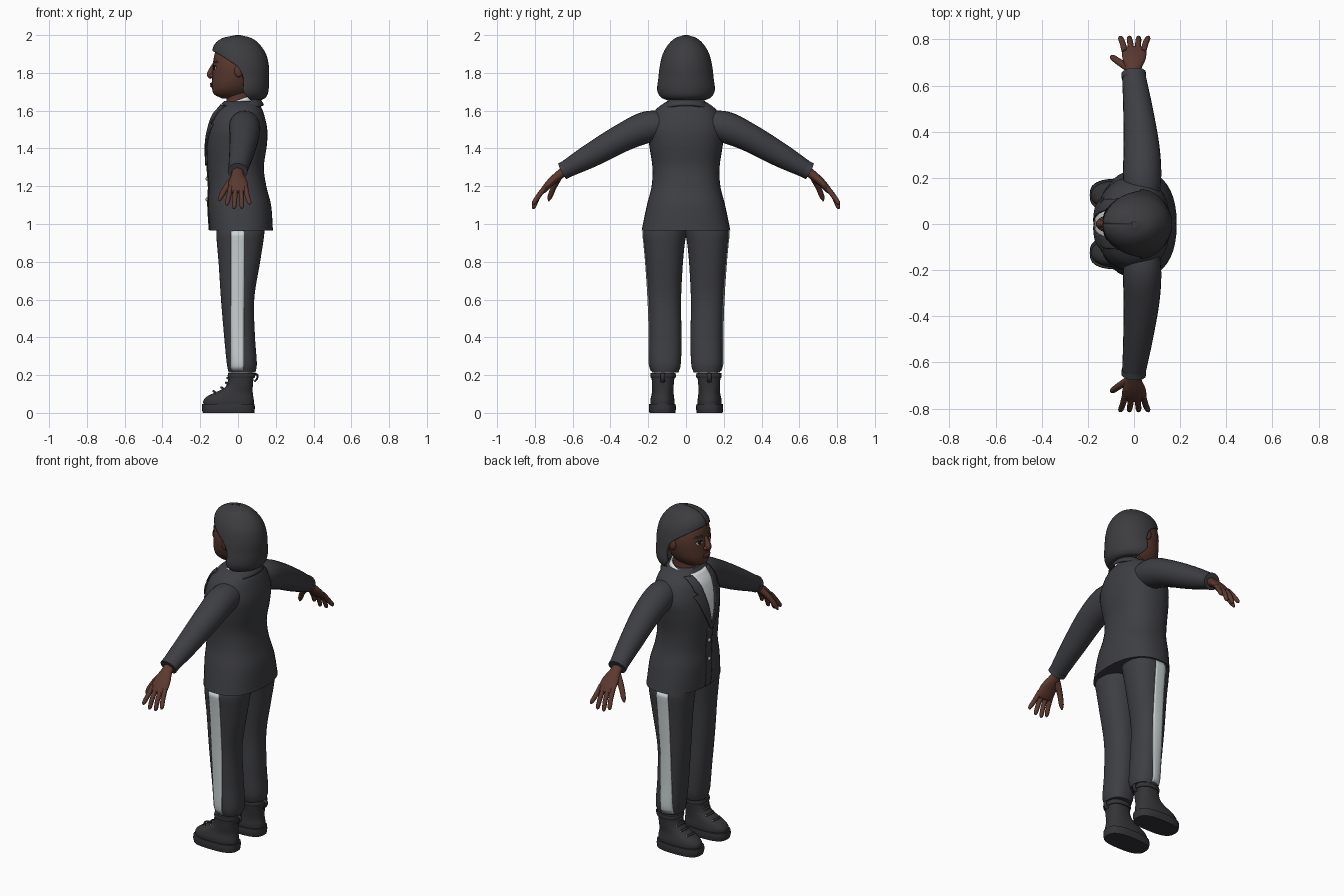
import bpy, bmesh, math
from mathutils import Vector, Matrix

cube = bpy.data.objects.get("Cube")
if cube:
    bpy.data.objects.remove(cube, do_unlink=True)
made = []


def material(name, r, g, b):
    m = bpy.data.materials.new(name)
    m.use_nodes = True
    m.diffuse_color = (r, g, b, 1)
    m.node_tree.nodes["Principled BSDF"].inputs["Base Color"].default_value = (r, g, b, 1)
    return m


SUIT = material("charcoal suit", .048, .049, .056)
HAIR = material("dark hair", .046, .046, .051)
BOOT = material("boot black", .034, .034, .038)
SKIN = material("brown skin", .105, .041, .028)
LIPS = material("lip brown", .09, .025, .02)
WHITE = material("white cloth", .75, .78, .78)
STRIPE = material("grey stripe", .6, .65, .65)
METAL = material("silver metal", .45, .45, .46)
DARK = material("eye black", .012, .01, .01)


def finish(name, bm, mat, mirror=False, thick=0):
    bmesh.ops.recalc_face_normals(bm, faces=bm.faces)
    me = bpy.data.meshes.new(name)
    bm.to_mesh(me)
    bm.free()
    me.materials.append(mat)
    ob = bpy.data.objects.new(name, me)
    bpy.context.collection.objects.link(ob)
    if thick:
        ob.modifiers.new("thickness", 'SOLIDIFY').thickness = thick
    if mirror:
        mod = ob.modifiers.new("mirror", 'MIRROR')
        mod.use_axis = (False, True, False)
    made.append(ob)


def sample(rows, t):
    """Smooth interpolation of rows keyed on their first column."""
    t = min(max(t, rows[0][0]), rows[-1][0])
    i = max(k for k in range(len(rows) - 1) if rows[k][0] <= t)
    a, b = rows[i], rows[i + 1]
    p, n = rows[max(i - 1, 0)], rows[min(i + 2, len(rows) - 1)]
    h = b[0] - a[0]
    s = (t - a[0]) / h
    out = []
    for c in range(1, len(a)):
        m0 = (b[c] - p[c]) / (b[0] - p[0]) * h
        m1 = (n[c] - a[c]) / (n[0] - a[0]) * h
        out.append((2*s**3 - 3*s**2 + 1) * a[c] + (s**3 - 2*s**2 + s) * m0
                   + (3*s**2 - 2*s**3) * b[c] + (s**3 - s**2) * m1)
    return out


def grid(name, fn, nu, nv, mat, closed=False, mirror=False, thick=0):
    """Surface from fn(u, v); closed rings run along u and get end caps."""
    bm = bmesh.new()
    cols = nu if closed else nu + 1
    vs = [[bm.verts.new(fn(i / nu, j / nv)) for i in range(cols)] for j in range(nv + 1)]
    for j in range(nv):
        for i in range(nu):
            k = (i + 1) % cols
            bm.faces.new((vs[j][i], vs[j][k], vs[j+1][k], vs[j+1][i]))
    if closed:
        bm.faces.new(vs[0])
        bm.faces.new(vs[-1])
    finish(name, bm, mat, mirror, thick)


def power(c, p):
    return math.copysign(abs(c) ** (2 / p), c)


def body(name, rows, mat, p=2.0, nv=32, mirror=False):
    """Upright form; rows are z, x_min, x_max, y_min, y_max."""
    def fn(u, v):
        z = rows[0][0] + (rows[-1][0] - rows[0][0]) * v
        x0, x1, y0, y1 = sample(rows, z)
        t = u * math.tau
        return ((x0 + x1) / 2 + (x1 - x0) / 2 * power(math.cos(t), p),
                (y0 + y1) / 2 + (y1 - y0) / 2 * power(math.sin(t), p), z)
    grid(name, fn, 40, nv, mat, True, mirror)


def tube(name, pts, mat, nu=12, nv=12, mirror=True):
    """Limb along a path; points are x, y, z, radius_x, radius_across."""
    rows = [(i, *q) for i, q in enumerate(pts)]
    end = len(pts) - 1

    def fn(u, v):
        x, y, z, a, b = sample(rows, v * end)
        lo, hi = sample(rows, v * end - .05), sample(rows, v * end + .05)
        d = (Vector(hi[:3]) - Vector(lo[:3])).normalized()
        side = (Vector((1, 0, 0)) - d * d.x).normalized()
        t = u * math.tau
        return Vector((x, y, z)) + side * max(a, .001) * math.cos(t) + d.cross(side) * max(b, .001) * math.sin(t)
    grid(name, fn, nu, nv, mat, True, mirror)


def patch(name, rows, edges, p, off, mat, mirror=False, nv=16, thick=.004):
    """Thin plate on the face side of a body; edges are z, y_left, y_right."""
    def fn(u, v):
        s = v * (len(edges) - 1)
        i = min(int(s), len(edges) - 2)
        z, ya, yb = [a + (b - a) * (s - i) for a, b in zip(edges[i], edges[i + 1])]
        y = ya + (yb - ya) * u
        x0, x1, y0, y1 = sample(rows, z)
        k = min(abs(y / y1), 1)
        return ((x0 + x1) / 2 - (x1 - x0) / 2 * (1 - k ** p) ** (1 / p) - off, y, z)
    grid(name, fn, 8, nv, mat, False, mirror, thick)


def ball(name, loc, scale, mat, mirror=False):
    bm = bmesh.new()
    bmesh.ops.create_uvsphere(bm, u_segments=16, v_segments=10, radius=1,
                              matrix=Matrix.Translation(loc) @ Matrix.Diagonal((*scale, 1)))
    finish(name, bm, mat, mirror)


def sym(rows):
    return [(z, a, b, -w, w) for z, a, b, w in rows]


# Jacket with shirt opening, lapels and buttons
jacket = sym([(.965, -.15, .185, .235), (1.1, -.158, .175, .207), (1.2, -.155, .15, .182),
              (1.3, -.162, .137, .178), (1.42, -.166, .153, .195), (1.5, -.155, .155, .203),
              (1.58, -.13, .138, .178), (1.62, -.10, .122, .145), (1.65, -.075, .10, .10)])
body("jacket", jacket, SUIT, 2.3, 48)
patch("shirt_front", jacket, [(1.32, -.002, .002), (1.5, -.045, .045), (1.635, -.07, .07)], 2.3, .004, WHITE)
patch("lapel", jacket, [(1.31, -.004, .012), (1.42, .022, .07), (1.53, .046, .118), (1.535, .048, .088),
                        (1.555, .05, .105), (1.63, .068, .11)], 2.3, .011, SUIT, True, 30, .008)
patch("front_placket", jacket, [(.967, -.015, .035), (1.32, -.015, .035)], 2.3, .005, SUIT)
for n, z in enumerate((1.13, 1.24)):
    ball(f"button_{n + 1}", (sample(jacket, z)[0] - .007, .014, z), (.007, .011, .011), METAL)


# Collars wrap round the back of the neck
def collar(name, cx, low, high, z0, tilt, drop, span, mat):
    def fn(u, v):
        t = (u * 2 - 1) * span
        r = low + (high - low) * v
        return (cx + r * math.cos(t), r * 1.08 * math.sin(t), z0 + tilt * math.cos(t) - drop * (1 - v))
    grid(name, fn, 32, 3, mat, thick=.009)


collar("jacket_collar", .01, .128, .105, 1.63, .04, .04, 2.3, SUIT)
collar("shirt_collar", -.005, .1, .083, 1.655, .03, .045, 2.85, WHITE)

# Sleeves and hands
tube("sleeve", [(.035, .08, 1.53, .07, .06), (.035, .2, 1.515, .083, .083), (.033, .33, 1.46, .078, .075),
                (.017, .5, 1.365, .064, .064), (-.002, .652, 1.28, .05, .044)], SUIT, 24, 28)
tube("sleeve_hem", [(.0, .632, 1.291, .053, .047), (-.002, .655, 1.279, .053, .047)], SUIT, 24, 2)
tube("palm", [(-.002, .62, 1.298, .03, .026), (-.002, .67, 1.26, .033, .024),
              (0, .715, 1.222, .05, .021), (.002, .755, 1.178, .052, .016), (.002, .765, 1.166, .04, .008)], SKIN, 20, 16)
for n, (base, tip, z) in enumerate(((-.04, -.058, 1.098), (-.012, -.02, 1.08), (.016, .02, 1.082), (.04, .06, 1.102))):
    tube(f"finger_{n + 1}", [(base, .745, 1.195, .013, .013), ((base + tip) / 2, .783, 1.145, .013, .013),
                             (tip, .805, z + .012, .011, .011), (tip, .812, z, .003, .003)], SKIN)
tube("thumb", [(-.02, .675, 1.245, .02, .018), (-.062, .7, 1.195, .016, .015),
               (-.09, .72, 1.145, .013, .013), (-.1, .727, 1.122, .004, .004)], SKIN)

# Trousers with side stripe
leg = [(.215, -.05, .092, .04, .18), (.25, -.058, .1, .028, .193), (.4, -.073, .09, .024, .194),
       (.6, -.09, .086, .026, .2), (.8, -.103, .117, .016, .213), (.9, -.112, .133, .006, .222),
       (.96, -.115, .14, -.004, .226), (1.04, -.11, .135, -.004, .19)]
body("trouser_leg", leg, SUIT, 2.3, 32, True)


def stripe(u, v):
    z = .222 + .74 * v
    x0, x1, y0, y1 = sample(leg, z)
    x = -.037 + (.066 + .006 * v) * u
    k = abs((x - (x0 + x1) / 2) / ((x1 - x0) / 2))
    return (x, (y0 + y1) / 2 + (y1 - y0) / 2 * (1 - k ** 2.3) ** (1 / 2.3) + .004, z)


grid("trouser_stripe", stripe, 6, 28, STRIPE, mirror=True, thick=.004)

# Boots
body("sock", [(.17, -.03, .07, .07, .165), (.226, -.036, .078, .062, .172)], WHITE, 2, 3, True)
boot = [(.04, -.182, .083, .062, .188), (.065, -.183, .084, .061, .189), (.09, -.16, .08, .064, .184),
        (.11, -.115, .078, .066, .18), (.135, -.07, .078, .066, .18), (.17, -.053, .081, .063, .181),
        (.208, -.048, .086, .059, .184)]
body("boot_upper", boot, BOOT, 2.4, 20, True)
body("boot_sole", [(0, -.186, .086, .057, .194), (.024, -.192, .089, .053, .197),
                   (.046, -.19, .088, .055, .195)], BOOT, 2.8, 4, True)
body("boot_collar", [(.185, -.052, .087, .056, .186), (.197, -.055, .092, .053, .189),
                     (.21, -.052, .09, .056, .187)], BOOT, 2.4, 5, True)
tube("heel_loop", [(.086, .122, .165, .005, .012), (.1, .122, .18, .005, .012),
                   (.103, .122, .2, .005, .012), (.088, .122, .208, .005, .012)], BOOT)
for n, z in enumerate((.105, .125, .15, .175)):
    x = sample(boot, z)[0]
    tube(f"lace_{n + 1}", [(x + .012, .09, z, .006, .006), (x - .004, .122, z + .01, .006, .006),
                           (x + .012, .154, z, .006, .006)], BOOT, 8, 6)
    for side in (-1, 1):
        ball(f"eyelet_{n + 1}_{side}", (x + .014, .122 + side * .034, z), (.005, .005, .005), METAL, True)

# Head, neck and face
body("neck", sym([(1.58, -.06, .075, .065), (1.64, -.062, .07, .062), (1.73, -.06, .07, .065)]), SKIN, 2, 6)
head = sym([(1.665, -.085, .02, .03), (1.685, -.125, .055, .064), (1.72, -.137, .08, .095),
            (1.78, -.136, .11, .117), (1.84, -.132, .12, .124), (1.9, -.124, .11, .11),
            (1.95, -.1, .08, .075), (1.975, -.05, .03, .03)])
body("head", head, SKIN, 2.1, 40)
tube("nose", [(-.125, 0, 1.85, .008, .01), (-.14, 0, 1.82, .012, .013), (-.148, 0, 1.79, .017, .021),
              (-.14, 0, 1.772, .008, .014)], SKIN, 16, 12, False)
ball("nostril", (-.141, .017, 1.785), (.013, .011, .01), SKIN, True)
ball("ear", (.003, .122, 1.81), (.022, .014, .034), SKIN, True)
ball("upper_lip", (-.138, 0, 1.742), (.011, .032, .007), LIPS)
ball("lower_lip", (-.137, 0, 1.731), (.011, .027, .008), LIPS)


def oval(y, z, w, h):
    return [(z + h * math.sin(a), y - w * math.cos(a), y + w * math.cos(a))
            for a in [math.radians(d) for d in range(-85, 86, 17)]]


patch("eye_white", head, oval(.05, 1.825, .019, .01), 2.1, .002, WHITE, True, 20, .002)
patch("iris", head, oval(.05, 1.825, .01, .01), 2.1, .004, DARK, True, 20, .002)
patch("eyelid_line", head, [(1.833, .03, .072), (1.838, .034, .068)], 2.1, .005, DARK, True, 3, .003)
patch("eyebrow", head, [(1.856, .026, .078), (1.865, .03, .07)], 2.1, .004, HAIR, True, 3)

# Bobbed hair, open round the face
hair = sym([(1.655, -.1, .12, .115), (1.67, -.12, .148, .138), (1.71, -.13, .162, .153), (1.78, -.135, .165, .146),
            (1.84, -.137, .163, .138), (1.9, -.137, .148, .123), (1.95, -.125, .115, .094),
            (1.985, -.08, .07, .055), (2.0, -.012, .012, .01)])
hairline = [(1.655, .065), (1.7, .03), (1.77, .03), (1.83, 0), (1.87, -.055), (1.912, -.126), (1.94, -.2)]


def strand(u, v):
    z = 2 - .345 * v ** 1.4
    x0, x1, y0, y1 = sample(hair, z)
    cx, a = (x0 + x1) / 2, (x1 - x0) / 2
    span = math.acos(min(max((sample(hairline, z)[0] - cx) / a, -1), 1))
    t = (u * 2 - 1) * span
    return (cx + a * math.cos(t), y1 * math.sin(t), z)


grid("hair", strand, 48, 44, HAIR, thick=.022)
ball("hair_crown", (0, 0, 1.975), (.06, .05, .023), HAIR)

# Smooth shading with crisp edges
bpy.ops.object.select_all(action='DESELECT')
for ob in made:
    ob.select_set(True)
bpy.context.view_layer.objects.active = made[0]
bpy.ops.object.shade_smooth_by_angle(angle=math.radians(45))
